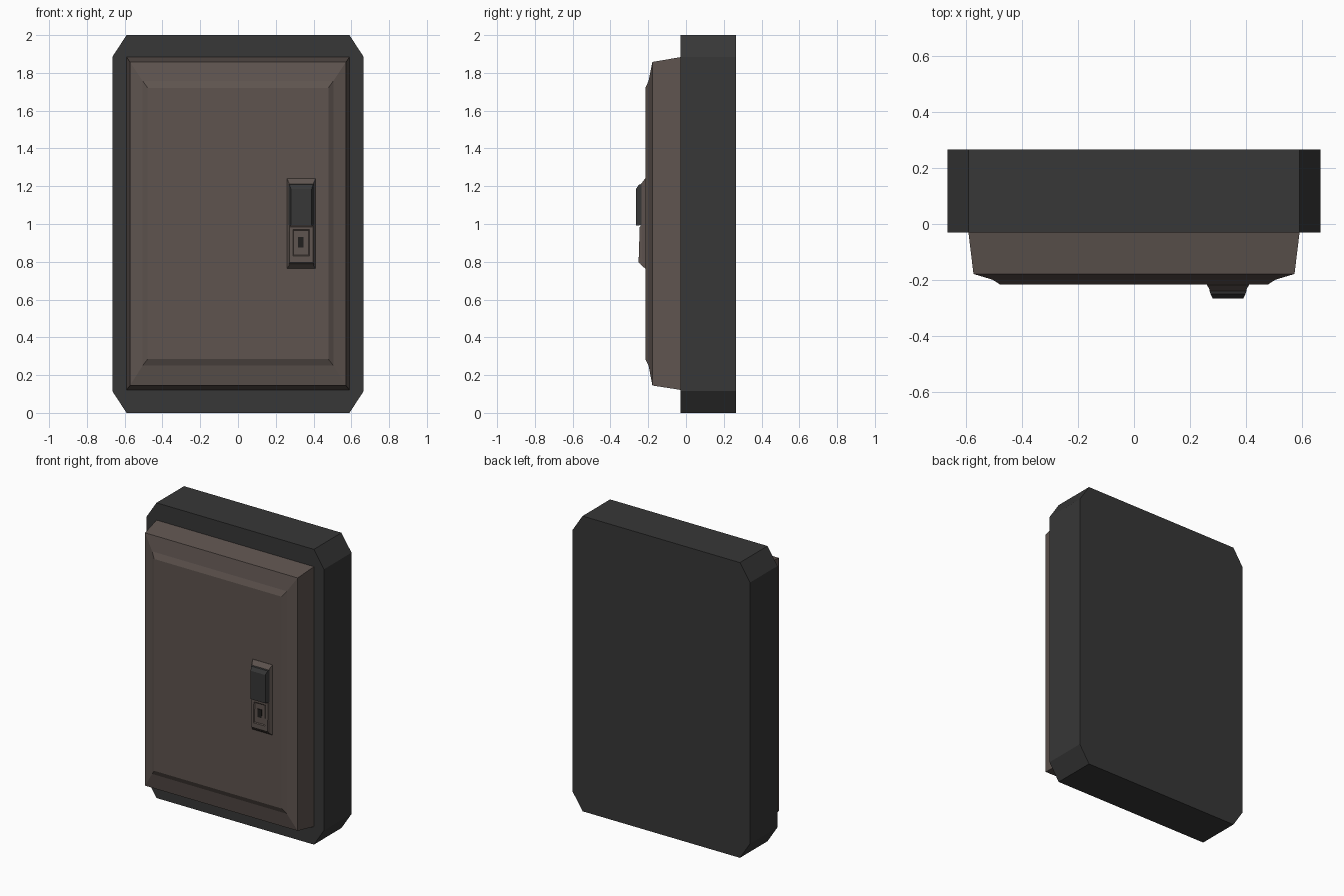
import bpy
import bmesh

cube = bpy.data.objects.get("Cube")
if cube:
    bpy.data.objects.remove(cube, do_unlink=True)


def material(name, colour):
    mat = bpy.data.materials.new(name)
    mat.use_nodes = True
    mat.diffuse_color = (*colour, 1)
    bsdf = next(n for n in mat.node_tree.nodes if n.type == 'BSDF_PRINCIPLED')
    bsdf.inputs["Base Color"].default_value = (*colour, 1)
    return mat


charcoal = material("charcoal", (0.038, 0.038, 0.038))
brown = material("warm_brown", (0.112, 0.088, 0.078))
black = material("keyhole_black", (0.015, 0.014, 0.013))


def rect(x0, x1, z0, z1, y, tilt=0.0):
    """Rectangular ring facing the front; tilt shifts its top edge in depth."""
    return [(x0, y, z0), (x1, y, z0), (x1, y + tilt, z1), (x0, y + tilt, z1)]


def chamfered(hx, z0, z1, cx, cz, y):
    """Rectangular ring with cut corners."""
    return [(-hx + cx, y, z0), (hx - cx, y, z0), (hx, y, z0 + cz), (hx, y, z1 - cz),
            (hx - cx, y, z1), (-hx + cx, y, z1), (-hx, y, z1 - cz), (-hx, y, z0 + cz)]


def loft(name, rings, mats):
    """Bridge successive rings and cap the ends; the last cap takes the last material."""
    bm = bmesh.new()
    loops = [[bm.verts.new(p) for p in ring] for ring in rings]
    for a, b in zip(loops, loops[1:]):
        for i in range(len(a)):
            j = (i + 1) % len(a)
            bm.faces.new((a[i], a[j], b[j], b[i]))
    bm.faces.new(loops[0])
    cap = bm.faces.new(loops[-1])
    cap.material_index = len(mats) - 1
    bmesh.ops.recalc_face_normals(bm, faces=bm.faces)
    mesh = bpy.data.meshes.new(name)
    bm.to_mesh(mesh)
    bm.free()
    for mat in mats:
        mesh.materials.append(mat)
    obj = bpy.data.objects.new(name, mesh)
    bpy.context.collection.objects.link(obj)
    return obj


# Wall box with cut corners
loft("cabinet_body", [chamfered(0.665, 0, 2, 0.075, 0.115, y) for y in (0.265, -0.03)],
     [charcoal])

# Door with tapered sides and a two-step bevelled front
loft("door", [
    rect(-0.59, 0.59, 0.122, 1.883, -0.03),
    rect(-0.572, 0.572, 0.145, 1.858, -0.178),
    rect(-0.505, 0.505, 0.25, 1.758, -0.198),
    rect(-0.478, 0.478, 0.285, 1.72, -0.215),
], [brown])

# Bevelled plate under the latch
loft("latch_base", [
    rect(0.26, 0.41, 0.765, 1.24, -0.21),
    rect(0.26, 0.41, 0.765, 1.24, -0.217),
    rect(0.273, 0.397, 0.785, 1.21, -0.24),
], [brown])

# Lock housing with a recessed face and keyhole
loft("lock_housing", [
    rect(0.265, 0.405, 0.772, 0.99, -0.22),
    rect(0.273, 0.397, 0.797, 0.985, -0.251, 0.006),
    rect(0.29, 0.378, 0.83, 0.97, -0.25, 0.005),
    rect(0.295, 0.373, 0.835, 0.965, -0.244, 0.003),
], [brown])
loft("keyhole", [
    rect(0.318, 0.348, 0.875, 0.93, -0.242),
    rect(0.318, 0.348, 0.875, 0.93, -0.247),
], [black])

# Latch grip with a sloped top
loft("latch_grip", [
    rect(0.268, 0.402, 0.995, 1.212, -0.235),
    rect(0.273, 0.397, 0.993, 1.208, -0.249),
    rect(0.28, 0.39, 0.993, 1.185, -0.265),
], [charcoal])
